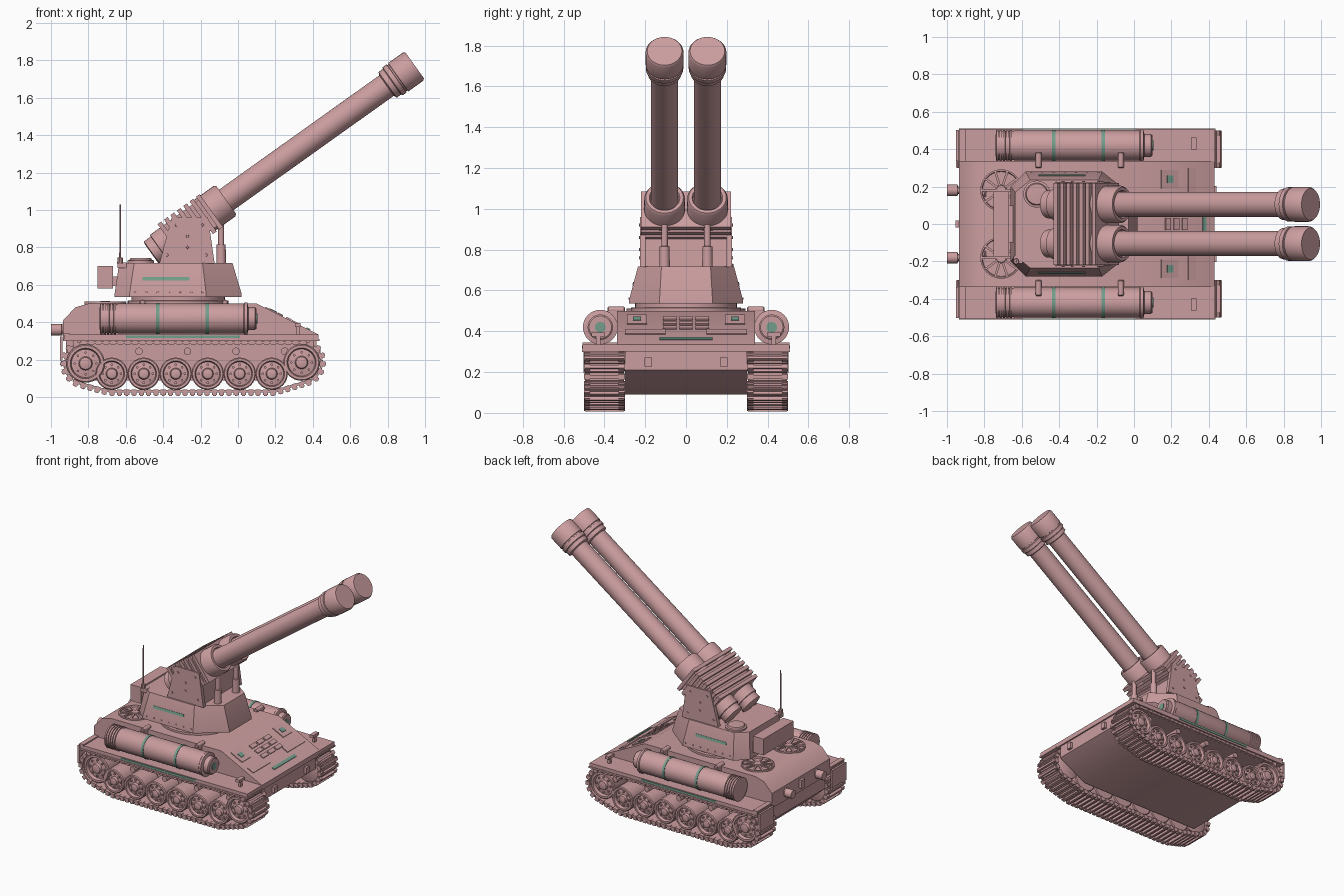
import bpy, bmesh, math
from mathutils import Vector, Matrix

if "Cube" in bpy.data.objects:
    bpy.data.objects.remove(bpy.data.objects["Cube"])


def material(name, rgb):
    m = bpy.data.materials.new(name)
    m.use_nodes = True
    m.diffuse_color = (*rgb, 1)
    m.node_tree.nodes["Principled BSDF"].inputs["Base Color"].default_value = (*rgb, 1)
    return m


PINK = material("dusty pink", (0.60, 0.34, 0.35))
GREEN = material("muted green", (0.17, 0.34, 0.26))
SIDES = (("left", 1), ("right", -1))


def finish(name, bm, mat=PINK):
    bmesh.ops.recalc_face_normals(bm, faces=bm.faces)
    me = bpy.data.meshes.new(name)
    bm.to_mesh(me)
    bm.free()
    me.materials.append(mat)
    ob = bpy.data.objects.new(name, me)
    bpy.context.collection.objects.link(ob)
    bpy.ops.object.select_all(action='DESELECT')
    ob.select_set(True)
    bpy.context.view_layer.objects.active = ob
    bpy.ops.object.shade_smooth_by_angle(angle=math.radians(35))
    return ob


def add_loft(bm, rings):
    """Skin a list of equally long point rings and cap both ends."""
    vs = [[bm.verts.new(p) for p in ring] for ring in rings]
    n = len(vs[0])
    for a, b in zip(vs, vs[1:]):
        for i in range(n):
            bm.faces.new((a[i], a[(i + 1) % n], b[(i + 1) % n], b[i]))
    bm.faces.new(vs[0])
    bm.faces.new(vs[-1])


def add_box(bm, c, size, rot=Matrix()):
    m = Matrix.Translation(c) @ rot @ Matrix.Diagonal((*size, 1))
    bmesh.ops.create_cube(bm, size=1, matrix=m)


def add_lathe(bm, prof, origin, axis, seg=32):
    m = Matrix.Translation(origin) @ Vector(axis).to_track_quat('Z', 'Y').to_matrix().to_4x4()
    ang = [2 * math.pi * i / seg for i in range(seg)]
    add_loft(bm, [[m @ Vector((r * math.cos(a), r * math.sin(a), d)) for a in ang] for d, r in prof])


def box(name, c, size, mat=PINK, rot=Matrix()):
    bm = bmesh.new()
    add_box(bm, c, size, rot)
    return finish(name, bm, mat)


def lathe(name, prof, origin, axis=(0, 0, 1), mat=PINK, seg=32):
    bm = bmesh.new()
    add_lathe(bm, prof, origin, axis, seg)
    return finish(name, bm, mat)


def slab(name, pts, y0, y1, mat=PINK):
    bm = bmesh.new()
    add_loft(bm, [[(x, y, z) for x, z in pts] for y in (y0, y1)])
    return finish(name, bm, mat)


# Hull
slab("lower_hull", [(-.92, .31), (-.92, .2), (-.8, .09), (.2, .09), (.42, .21), (.42, .31)], -.3, .3)
slab("upper_hull", [(-.935, .3), (-.935, .41), (-.87, .48), (-.8, .5), (.1, .5), (.43, .335), (.43, .3)], -.337, .337)
SLOPE = Matrix.Rotation(math.atan(.5), 4, 'Y')


def on_slope(name, x, y, size, mat=PINK):
    return box(name, (x, y, .5 - (x - .1) * .5), size, mat, SLOPE)


# Front plate fittings
bm = bmesh.new()
for x in (.18, .225, .27):
    for y in (-.08, 0, .08):
        add_box(bm, (x, y, .5 - (x - .1) * .5), (.03, .065, .016), SLOPE)
finish("front_louvres", bm)
on_slope("front_strip", .375, 0, (.022, .26, .012), GREEN)
for nm, s in SIDES:
    on_slope(nm + "_front_hatch", .19, s * .24, (.1, .1, .012))
    on_slope(nm + "_hatch_window", .19, s * .24, (.035, .04, .02), GREEN)
    on_slope(nm + "_front_panel", .31, s * .2, (.05, .2, .012))
    box(nm + "_tow_hook", (.425, s * .185, .25), (.03, .035, .045))

# Running gear
WHEELS = [(-.815, .18, .105)] + [(-.675 + .171 * i, .125, .088) for i in range(6)] + [(.34, .185, .1)]


def track_path():
    """Convex outline round the wheels, resampled evenly."""
    pts = sorted((x + r * math.cos(a), z + r * math.sin(a)) for x, z, r in WHEELS
                 for a in [math.tau * i / 48 for i in range(48)])

    def half(seq):
        h = []
        for p in seq:
            while len(h) > 1 and ((h[-1][0] - h[-2][0]) * (p[1] - h[-2][1])
                                  - (h[-1][1] - h[-2][1]) * (p[0] - h[-2][0])) <= 0:
                h.pop()
            h.append(p)
        return h[:-1]
    loop = [Vector(p) for p in half(pts) + half(pts[::-1])]
    seg = [(a, b, (b - a).length) for a, b in zip(loop, loop[1:] + loop[:1])]
    count, step = 76, sum(q[2] for q in seg) / 76
    out, i, used = [], 0, 0
    for k in range(count):
        while k * step > used + seg[i][2] and i < len(seg) - 1:
            used += seg[i][2]
            i += 1
        a, b, length = seg[i]
        out.append((a.lerp(b, (k * step - used) / length), (b - a).normalized(), step))
    return out


PATH = track_path()
for nm, s in SIDES:
    bm = bmesh.new()
    for p, t, step in PATH:
        rot = Matrix.Rotation(-math.atan2(t.y, t.x), 4, 'Y')
        out = Vector((t.y, 0, -t.x))
        c = Vector((p.x, s * .4, p.y))
        add_box(bm, c + out * .006, (step * 1.02, .19, .014), rot)
        add_box(bm, c + out * .02, (step * .4, .19, .022), rot)
        for e in (-.085, .085):
            add_box(bm, c + out * .012 + Vector((0, e, 0)), (step * .7, .03, .03), rot)
    finish(nm + "_track", bm)
    for i, (x, z, r) in enumerate(WHEELS):
        bm = bmesh.new()
        add_lathe(bm, [(-.16, r * .9), (-.155, r * .98), (.004, r * .98), (.01, r * .92), (.01, r * .78),
                       (-.012, r * .72), (-.006, r * .35), (.012, r * .3), (.016, r * .15)],
                  (x, s * .475, z), (0, s, 0))
        for k in range(8):
            a = math.tau * k / 8
            add_lathe(bm, [(-.015, .007), (.002, .007)],
                      (x + r * .55 * math.cos(a), s * .475, z + r * .55 * math.sin(a)), (0, s, 0), 6)
        finish(f"{nm}_wheel_{i + 1}", bm)
    for i in range(4):
        lathe(f"{nm}_return_roller_{i + 1}", [(-.17, .02), (0, .02)], (-.53 + .26 * i, s * .47, .245), (0, s, 0), seg=16)

    # Fender and its fittings
    box(nm + "_fender", (-.25, s * .42, .318), (1.36, .172, .035))
    box(nm + "_fender_lip", (-.25, s * .42, .305), (1.37, .18, .012))
    box(nm + "_mud_flap", (-.945, s * .42, .26), (.015, .165, .13))
    box(nm + "_rear_fender_edge", (-.918, s * .42, .338), (.035, .174, .012))
    box(nm + "_fender_strip", (-.295, s * .506, .323), (.61, .009, .015), GREEN)
    box(nm + "_lamp_post", (.32, s * .43, .355), (.018, .02, .05))
    box(nm + "_lamp", (.32, s * .43, .385), (.03, .065, .02))

    # Side tank with ribbed rear and stepped front
    prof = [(0, .05), (.002, .07)]
    for k in range(5):
        d = .004 + k * .018
        prof += [(d, .084), (d + .011, .084), (d + .012, .077), (d + .017, .077)]
    prof += [(.1, .08), (.77, .08), (.775, .085), (.79, .085), (.795, .062), (.83, .062), (.835, .055), (.84, .055)]
    lathe(nm + "_side_tank", prof, (-.74, s * .42, .42), (1, 0, 0))
    for k, x in enumerate((-.43, -.165)):
        lathe(f"{nm}_tank_band_{k + 1}", [(-.009, .083), (.009, .083)], (x, s * .42, .42), (1, 0, 0), GREEN)
    lathe(nm + "_tank_end_disc", [(0, .026), (.004, .026)], (.099, s * .42, .42), (1, 0, 0), GREEN)
    for k, x in enumerate((-.51, -.07)):
        lathe(f"{nm}_tank_clamp_{k + 1}", [(0, .012), (.004, .016), (.08, .016), (.084, .012)],
              (x, s * .30, .505), (0, s, 0), seg=16)
        box(f"{nm}_tank_bracket_{k + 1}", (x, s * .36, .45), (.03, .06, .1))

    # Engine deck fan and exhaust
    bm = bmesh.new()
    add_lathe(bm, [(0, .112), (.018, .112), (.02, .104), (.01, .1), (.01, .03), (.022, .025)], (-.71, s * .18, .492), (0, 0, 1))
    for k in range(10):
        a = math.tau * k / 10
        add_box(bm, (-.71 + .06 * math.cos(a), s * .18 + .06 * math.sin(a), .504), (.09, .012, .014),
                Matrix.Rotation(a, 4, 'Z'))
    finish(nm + "_engine_fan", bm)
    lathe(nm + "_exhaust", [(0, .022), (.0, .031), (.055, .031), (.06, .02), (.1, .02)], (-1, s * .18, .36), (1, 0, 0))
    lathe(nm + "_exhaust_pipe", [(0, .016), (.2, .016)], (-.94, s * .18, .37), (.15, -s * .02, .13), seg=16)
box("rear_tow_block", (-.94, 0, .36), (.03, .04, .06))

# Turret
lathe("turret_ring", [(0, .27), (.02, .27), (.022, .25), (.06, .25)], (-.32, 0, .495), seg=48)
base = [(-.66, .2), (-.58, .28), (-.17, .28), (.02, .13)]
top = [(-.635, .17), (-.555, .235), (-.19, .235), (-.03, .12)]
bm = bmesh.new()
add_loft(bm, [[(x, y, z) for x, y in h] + [(x, -y, z) for x, y in h[::-1]]
              for h, z in ((base, .535), (base, .55), (top, .718))])
finish("turret", bm)
for nm, s in SIDES:
    lean = Matrix.Rotation(s * math.radians(14), 4, 'X')
    box(nm + "_turret_strip", (-.385, s * .257, .632), (.25, .009, .018), GREEN, lean)
    bm = bmesh.new()
    for k in range(7):
        add_lathe(bm, [(0, .006), (.005, .005)], (-.55 + .06 * k, s * .276, .56), (0, s, 0), 6)
    finish(nm + "_turret_rivets", bm)
box("stowage_box", (-.71, 0, .64), (.085, .35, .12))
box("stowage_bracket", (-.66, 0, .62), (.06, .2, .05))
lathe("hatch", [(0, .072), (.015, .072), (.018, .06), (.028, .055), (.03, .02)], (-.52, .16, .715))
lathe("antenna", [(0, .016), (.03, .014), (.031, .005), (.315, .004)], (-.63, -.2, .715), seg=10)
box("antenna_mount", (-.62, -.19, .705), (.05, .04, .03))

# Gun cradle
for nm, s in SIDES:
    slab(nm + "_cradle_plate", [(-.42, .715), (-.355, .96), (-.16, .96), (-.125, .715)], s * .198, s * .225)
    bm = bmesh.new()
    for x, z in ((-.38, .76), (-.33, .92), (-.19, .92), (-.17, .76), (-.27, .86), (-.27, .8)):
        add_lathe(bm, [(0, .008), (.006, .007)], (x, s * .224, z), (0, s, 0), 8)
    finish(nm + "_cradle_bolts", bm)
    lathe(nm + "_piston", [(0, .026), (.1, .024), (.102, .016), (.22, .016)], (-.09, s * .105, .715), seg=16)
slab("cradle_core", [(-.36, .715), (-.31, .88), (-.17, .93), (-.15, .715)], -.2, .2)

# Twin guns, measured back from the muzzle
TILT = math.radians(35.5)
AIM = Vector((math.cos(TILT), 0, math.sin(TILT)))
MUZZLE = Vector((.945, 0, 1.773))
bm = bmesh.new()
gun_rot = Matrix.Rotation(-TILT, 4, 'Y')
add_box(bm, MUZZLE - AIM * 1.475, (.27, .42, .17), gun_rot)
for k in range(7):
    add_box(bm, MUZZLE - AIM * (1.6 - .042 * k), (.024, .44, .215), gun_rot)
finish("ribbed_breech", bm)
for nm, s in SIDES:
    o = MUZZLE + Vector((0, s * .105, 0))
    lathe(nm + "_barrel", [(-1.5, .067), (-.1, .067)], o, AIM)
    lathe(nm + "_muzzle", [(-.185, .068), (-.178, .084), (-.15, .084), (-.145, .092), (-.12, .092), (-.118, .086),
                           (-.11, .086), (-.108, .093), (-.012, .093), (0, .085)], o, AIM)
    lathe(nm + "_sleeve", [(-1.4, .09), (-1.39, .1), (-1.25, .1), (-1.238, .092), (-1.238, .075), (-1.25, .07)], o, AIM)
    lathe(nm + "_breech_cap", [(-1.73, .06), (-1.725, .075), (-1.68, .075), (-1.678, .085), (-1.5, .085)], o, AIM)
